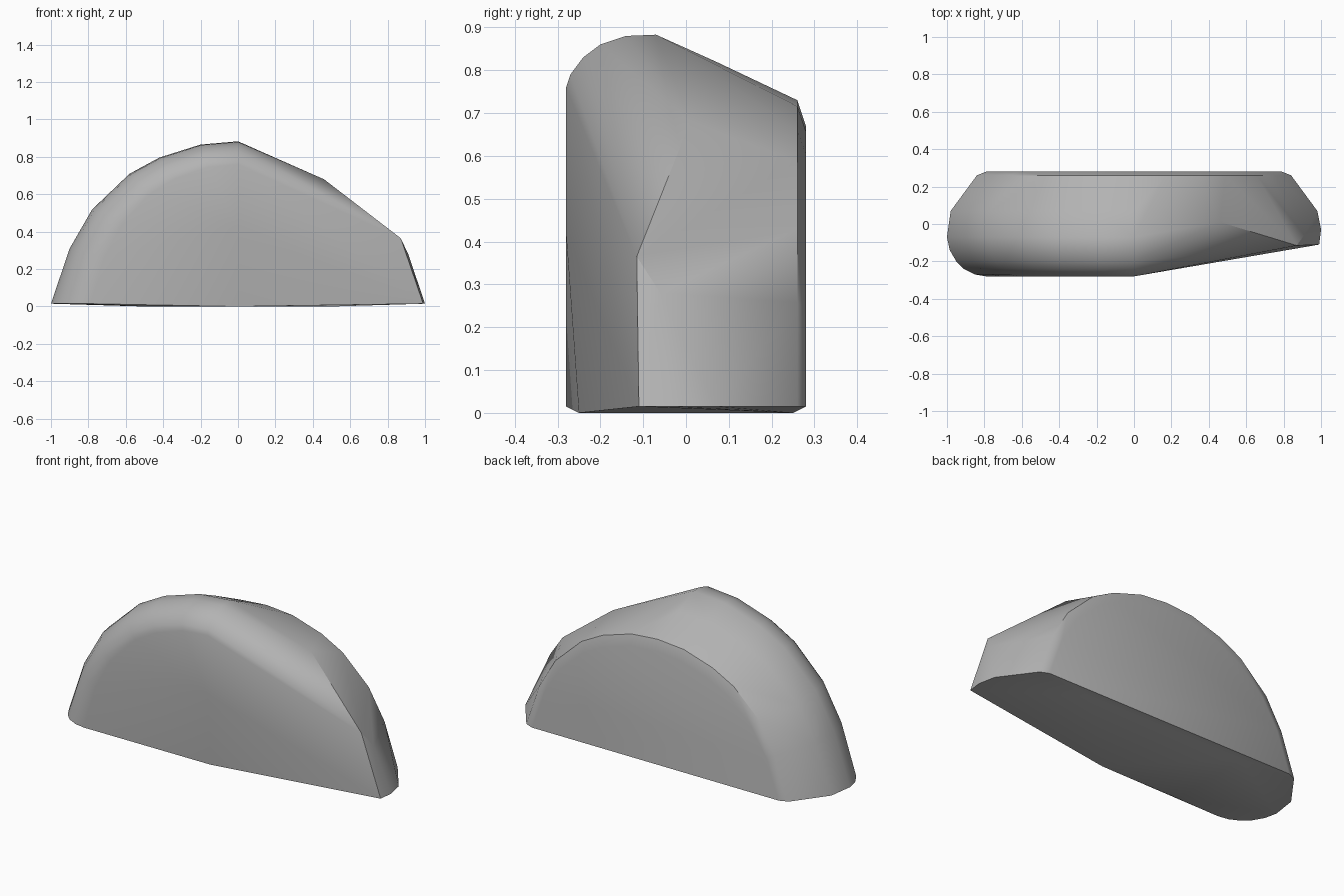
import bpy, bmesh, math

cube = bpy.data.objects.get("Cube")
if cube:
    bpy.data.objects.remove(cube, do_unlink=True)

# Plain stone colour
stone = bpy.data.materials.new("stone_grey")
stone.use_nodes = True
colour = (0.45, 0.45, 0.45, 1)
stone.diffuse_color = colour
stone.node_tree.nodes["Principled BSDF"].inputs["Base Color"].default_value = colour

# Half arch as fractions of half width and height, from foot to crown
arch = [(1, 0), (.9, .34), (.78, .58), (.58, .8), (.42, .9), (.2, .98), (0, 1)]

# Slices from front to back: depth, half width, height
slices = [(-.28, .79, .76), (-.27, .85, .79), (-.24, .91, .83), (-.2, .95, .86),
          (-.14, .985, .88), (-.07, 1, .883), (.07, .98, .82),
          (.26, .84, .73), (.28, .79, .67)]

# The chipped side is a few broken corners instead of full arches
chip = [(0, -.28, .42), (.46, .01, .68), (.87, -.115, .365), (.91, -.06, .28),
        (.99, -.11, .015), (1, -.03, .015), (.98, .07, .015)]

# Slightly bowed underside
underside = [(-.5, -.25, 0), (0, -.25, 0), (.5, .25, 0), (-.5, .25, 0)]

bm = bmesh.new()
for y, width, height in slices:
    for u, v in arch:
        z = .015 + v * (height - .015)
        bm.verts.new((-u * width, y, z))
        # Only the back slices are whole on the chipped side
        if y > .2 and u > 0:
            bm.verts.new((u * width, y, z))
for p in chip + underside:
    bm.verts.new(p)

# Wrap the corners in one solid
bmesh.ops.remove_doubles(bm, verts=bm.verts[:], dist=.0005)
hull = bmesh.ops.convex_hull(bm, input=bm.verts[:])
loose = [v for v in bm.verts if not v.link_faces]
bmesh.ops.delete(bm, geom=loose, context='VERTS')
bmesh.ops.recalc_face_normals(bm, faces=bm.faces[:])

mesh = bpy.data.meshes.new("half_round_stone")
bm.to_mesh(mesh)
bm.free()
mesh.materials.append(stone)
rock = bpy.data.objects.new("half_round_stone", mesh)
bpy.context.collection.objects.link(rock)

# Soft faces with sharp rims
bpy.ops.object.select_all(action='DESELECT')
rock.select_set(True)
bpy.context.view_layer.objects.active = rock
bpy.ops.object.shade_smooth_by_angle(angle=math.radians(35))
